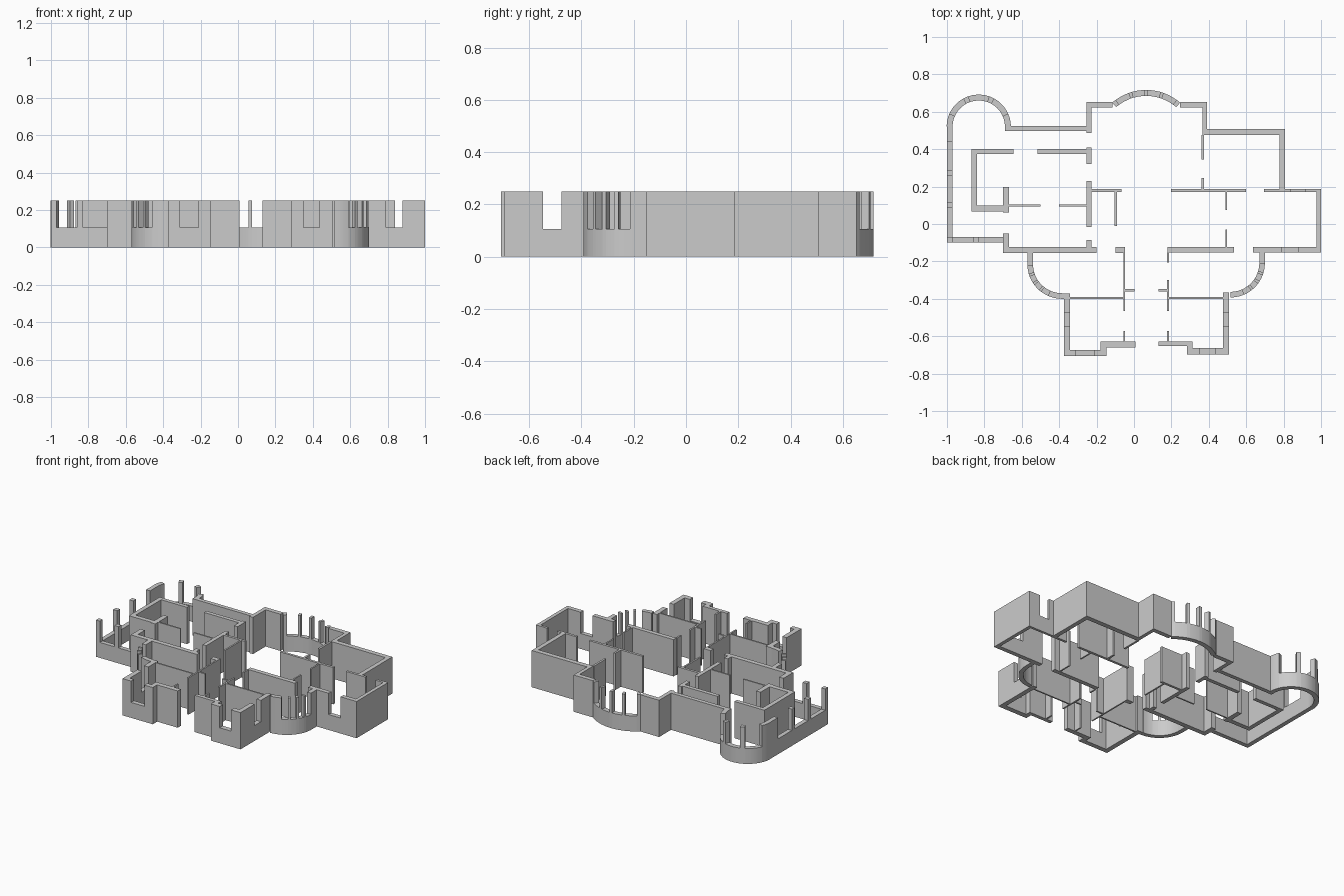
import bpy, bmesh
from math import cos, sin, radians, ceil

H, SILL = 0.25, 0.105      # wall and window sill heights


def prism(bm, pts, h):
    """Extrude a counter-clockwise footprint from the ground to height h."""
    lo = [bm.verts.new((x, y, 0)) for x, y in pts]
    hi = [bm.verts.new((x, y, h)) for x, y in pts]
    n = len(pts)
    bm.faces.new(lo[::-1])
    bm.faces.new(hi)
    for i in range(n):
        j = (i + 1) % n
        bm.faces.new((lo[i], lo[j], hi[j], hi[i]))


def finish(bm, name, smooth=False):
    bmesh.ops.recalc_face_normals(bm, faces=bm.faces[:])
    me = bpy.data.meshes.new(name)
    bm.to_mesh(me)
    bm.free()
    ob = bpy.data.objects.new(name, me)
    bpy.context.collection.objects.link(ob)
    if smooth:
        bpy.context.view_layer.objects.active = ob
        ob.select_set(True)
        bpy.ops.object.shade_smooth_by_angle()
        ob.select_set(False)


def spans(a, b, windows):
    """Split a..b into (start, end, height) runs around windows."""
    out, cur = [], a
    for w0, w1 in windows:
        if w0 > cur:
            out.append((cur, w0, H))
        out.append((w0, w1, SILL))
        cur = w1
    if cur < b:
        out.append((cur, b, H))
    return out


def rect(bm, x0, x1, y0, y1, h=H):
    prism(bm, [(x0, y0), (x1, y0), (x1, y1), (x0, y1)], h)


def walls(name, rects):
    bm = bmesh.new()
    for r in rects:
        rect(bm, *r)
    finish(bm, name)


def wall_x(name, x0, x1, y0, y1, windows):
    walls(name, [(a, b, y0, y1, h) for a, b, h in spans(x0, x1, windows)])


def wall_y(name, x0, x1, y0, y1, windows):
    walls(name, [(x0, x1, a, b, h) for a, b, h in spans(y0, y1, windows)])


def curved(name, cx, cy, ri, ro, a0, a1, windows):
    """Curved wall with window openings given in degrees."""
    bm = bmesh.new()
    for s, e, h in spans(a0, a1, windows):
        n = max(1, ceil((e - s) / 8))
        ang = [radians(s + (e - s) * i / n) for i in range(n + 1)]
        outer = [(cx + ro * cos(t), cy + ro * sin(t)) for t in ang]
        inner = [(cx + ri * cos(t), cy + ri * sin(t)) for t in ang]
        prism(bm, outer + inner[::-1], h)
    finish(bm, name, True)


# Veranda on the left: low wall with posts and a rounded end
wall_y("veranda_side", -1, -0.97, -0.10, 0.52,
       [(-0.07, 0.085), (0.115, 0.26), (0.29, 0.44)])
wall_x("veranda_front", -0.97, -0.70, -0.10, -0.07, [(-0.97, -0.86), (-0.83, -0.70)])
curved("veranda_round_end", -0.83, 0.52, 0.14, 0.172, 0, 180,
       [(24, 61), (71, 109), (119, 156)])

# Curved bays
curved("back_bow", 0.065, 0.44, 0.245, 0.277, 49, 131,
       [(54, 70), (74, 88), (92, 106), (110, 126)])
curved("left_bay", -0.385, -0.215, 0.155, 0.185, 180, 270,
       [(182, 196), (201, 212), (217, 228), (233, 246)])
curved("right_bay", 0.515, -0.208, 0.155, 0.185, 270, 360,
       [(294, 307), (312, 323), (328, 339), (344, 358)])

# Window walls of the front wings and the right wing
WIN = [(-0.547, -0.477)]
wall_y("left_wing_side", -0.375, -0.342, -0.707, -0.375, WIN)
wall_x("left_wing_front", -0.342, -0.147, -0.707, -0.675, [(-0.31, -0.21)])
wall_y("right_wing_side", 0.475, 0.507, -0.697, -0.365, WIN)
wall_x("right_wing_front", 0.283, 0.475, -0.697, -0.662, [(0.35, 0.435)])
wall_x("east_room_front", 0.635, 0.975, -0.153, -0.123, [(0.79, 0.88)])
wall_x("east_room_back", 0.695, 0.975, 0.17, 0.187, [(0.84, 0.915)])

walls("outer_walls", [
    (-0.69, -0.255, 0.497, 0.525),
    (-0.255, -0.228, 0.487, 0.653),
    (-0.228, -0.115, 0.622, 0.653),
    (0.245, 0.365, 0.622, 0.653),
    (0.365, 0.39, 0.475, 0.653),
    (0.39, 0.807, 0.475, 0.508),
    (0.777, 0.807, 0.187, 0.475),
    (0.975, 1.0, -0.153, 0.187),
    (-0.57, -0.54, -0.215, -0.155),
    (0.67, 0.70, -0.208, -0.153),
    (-0.385, -0.342, -0.40, -0.372),
])
walls("front_entrance_walls", [
    (-0.178, -0.147, -0.675, -0.66),
    (-0.178, 0.008, -0.66, -0.627),
    (0.13, 0.313, -0.652, -0.627),
    (0.283, 0.313, -0.662, -0.652),
])
walls("left_room_walls", [
    (-0.87, -0.84, 0.068, 0.40),
    (-0.84, -0.645, 0.373, 0.40),
    (-0.517, -0.255, 0.373, 0.40),
    (-0.84, -0.70, 0.068, 0.10),
    (-0.70, -0.667, 0.062, 0.198),
    (-0.70, -0.667, -0.155, -0.05),
    (-0.667, -0.20, -0.155, -0.123),
    (-0.255, -0.228, 0.32, 0.41),
    (-0.255, -0.228, -0.017, 0.23),
    (-0.255, -0.228, -0.123, -0.085),
])
walls("inner_partitions", [
    (-0.667, -0.50, 0.093, 0.103),
    (-0.40, -0.255, 0.093, 0.103),
    (-0.228, -0.067, 0.17, 0.187),
    (-0.103, -0.092, -0.01, 0.17),
    (0.197, 0.598, 0.17, 0.187),
    (0.36, 0.374, 0.345, 0.475),
    (0.36, 0.374, 0.187, 0.245),
    (0.488, 0.498, 0.075, 0.17),
    (0.488, 0.498, -0.123, -0.03),
    (0.18, 0.535, -0.153, -0.123),
    (-0.098, -0.047, -0.155, -0.123),
])
# Entrance hall: thin walls on both sides
for side, x0, x1 in (("left", -0.057, -0.047), ("right", 0.176, 0.187)):
    parts = [(x0, x1, -0.627, -0.573)]
    if side == "left":
        parts += [(x0, x1, -0.465, -0.155), (-0.342, x0, -0.40, -0.39),
                  (x1, 0.003, -0.36, -0.348)]
    else:
        parts += [(x0, x1, -0.465, -0.30), (x0, x1, -0.205, -0.153),
                  (x1, 0.475, -0.40, -0.39), (0.13, x0, -0.36, -0.348)]
    walls("hall_walls_" + side, parts)
